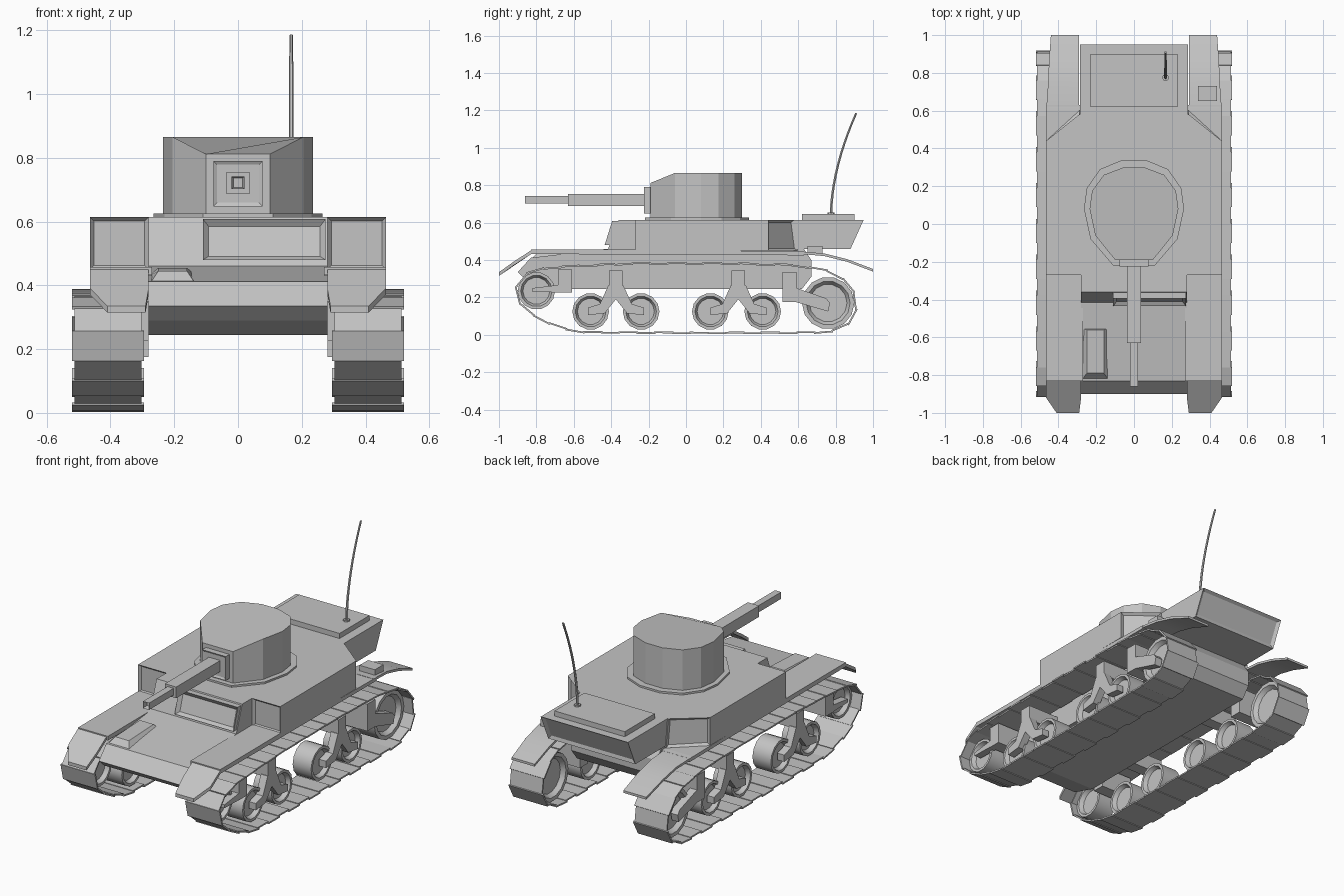
import bpy, bmesh, math
from mathutils import Vector, Matrix

if "Cube" in bpy.data.objects:
    bpy.data.objects.remove(bpy.data.objects["Cube"])

grey = bpy.data.materials.new("armour grey")
grey.diffuse_color = (0.55, 0.55, 0.55, 1)
grey.use_nodes = True
grey.node_tree.nodes["Principled BSDF"].inputs["Base Color"].default_value = grey.diffuse_color


def finish(name, bm, smooth=None):
    bmesh.ops.recalc_face_normals(bm, faces=bm.faces)
    me = bpy.data.meshes.new(name)
    bm.to_mesh(me)
    bm.free()
    me.materials.append(grey)
    ob = bpy.data.objects.new(name, me)
    bpy.context.collection.objects.link(ob)
    if smooth:
        bpy.ops.object.select_all(action='DESELECT')
        ob.select_set(True)
        bpy.context.view_layer.objects.active = ob
        bpy.ops.object.shade_smooth_by_angle(angle=math.radians(smooth))
    return ob


def loft(name, loops, panels=(), rim=0.02, depth=0.01, smooth=None):
    """Capped loft through loops; faces facing a panel direction get a sunken panel."""
    bm = bmesh.new()
    rows = [[bm.verts.new(p) for p in l] for l in loops]
    n = len(rows[0])
    for a, b in zip(rows, rows[1:]):
        for i in range(n):
            bm.faces.new((a[i], a[(i + 1) % n], b[(i + 1) % n], b[i]))
    bm.faces.new(rows[0][::-1])
    bm.faces.new(rows[-1])
    bmesh.ops.recalc_face_normals(bm, faces=bm.faces)
    for test in panels:
        picked = [f for f in bm.faces if test(f)]
        bmesh.ops.inset_individual(bm, faces=picked, thickness=rim, depth=-depth)
    return finish(name, bm, smooth)


def side_prism(name, yz, x0, x1, **kw):
    return loft(name, [[(x, y, z) for y, z in yz] for x in (x0, x1)], **kw)


def box(name, x0, x1, y0, y1, z0, z1, **kw):
    return side_prism(name, [(y0, z0), (y1, z0), (y1, z1), (y0, z1)], x0, x1, **kw)


def mirrored(half):
    return half + [(-x, y) for x, y in reversed(half)]


# Lower hull with sloped nose and glacis
side_prism("lower_hull", [(-.70, .245), (.62, .245), (.67, .31), (.67, .40), (.63, .46),
                          (-.42, .46), (-.83, .412), (-.90, .335), (-.85, .29)], -.28, .28)
# Wedge cover on the glacis
loft("glacis_cover", [[(-.28, -.83, .40), (-.13, -.83, .40), (-.13, -.55, .43), (-.28, -.55, .43)],
                      [(-.25, -.79, .445), (-.16, -.79, .445), (-.16, -.56, .455), (-.25, -.56, .455)]])

# Superstructure with side sponsons and sunken front and rear corner panels
low = mirrored([(.28, -.42), (.28, -.27), (.465, -.27), (.465, .44), (.29, .60)])
top = mirrored([(.28, -.36), (.28, -.27), (.465, -.27), (.465, .44), (.29, .58)])
loft("superstructure", [[(x, y, .45) for x, y in low], [(x, y, .615) for x, y in top]],
     panels=[lambda f: f.normal.y < -.9 and abs(f.calc_center_median().x) > .3,
             lambda f: f.normal.y > .3 and abs(f.normal.x) > .3], rim=.018, depth=.015)

# Driver visor with sunken slot
side_prism("driver_visor", [(-.435, .48), (-.34, .48), (-.34, .608), (-.395, .608)], -.11, .275,
           panels=[lambda f: f.normal.y < -.7], rim=.025, depth=.02)

# Rear engine deck, sloped back with sunken panel
side_prism("engine_deck", [(.55, .46), (.88, .46), (.95, .615), (.55, .615)], -.285, .285,
           panels=[lambda f: f.normal.y > .7], rim=.025, depth=.012)
box("deck_hatch", -.23, .23, .62, .90, .61, .645)

# Turret base plate and turret body
ring = mirrored([(.11, -.22), (.23, -.08), (.265, .08), (.25, .19), (.18, .29), (.065, .338)])
loft("turret_ring", [[(x, y, z) for x, y in ring] for z in (.61, .626)])
body = mirrored([(.10, -.19), (.205, -.06), (.235, .08), (.222, .175), (.16, .26), (.055, .30)])
loft("turret_body", [[(x, y, .62) for x, y in body],
                     [(x, y, .812 if y < -.1 else .865) for x, y in body]])
bpy.context.view_layer.update()

# Mantlet and gun
box("gun_mantlet", -.077, .077, -.225, -.18, .648, .79,
    panels=[lambda f: f.normal.y < -.9], rim=.016, depth=.006)
box("gun_sleeve", -.037, .037, -.63, -.21, .688, .754)
box("gun_barrel", -.02, .02, -.86, -.62, .702, .742,
    panels=[lambda f: f.normal.y < -.9], rim=.008, depth=.03)

# Whip antenna, bent backwards
rings = []
for i in range(11):
    t = i / 10
    c = Vector((.167, .775 + .135 * t ** 1.8, .64 + .545 * t))
    r = .008 - .002 * t
    rings.append([c + Vector((r * math.cos(a), r * math.sin(a), -.3 * t * r * math.sin(a)))
                  for a in [k * math.pi / 3 for k in range(6)]])
loft("antenna", rings, smooth=40)
loft("antenna_base", [[(.167 + .018 * math.cos(k * math.pi / 4), .775 + .018 * math.sin(k * math.pi / 4), z)
                       for k in range(8)] for z in (.64, .653)])

# Exhaust box on the right rear fender
box("rear_box", .34, .44, .65, .73, .43, .475)


def wheel(name, s, y, z, r):
    bm = bmesh.new()
    bmesh.ops.create_cone(bm, cap_ends=True, segments=14, radius1=r, radius2=r, depth=.12,
                          matrix=Matrix.Translation((s * .395, y, z)) @ Matrix.Rotation(math.pi / 2, 4, 'Y'))
    caps = [f for f in bm.faces if len(f.verts) > 4]
    bmesh.ops.inset_individual(bm, faces=caps, thickness=r * .16, depth=0)
    bmesh.ops.inset_individual(bm, faces=caps, thickness=r * .12, depth=-.025)
    finish(name, bm, 30)


# Track centre line (y, z)
path = [Vector(p) for p in [(-.55, .016), (.1, .012), (.72, .014), (.84, .03), (.905, .10), (.915, .19),
                            (.87, .28), (.76, .34), (.58, .37), (.2, .38), (-.3, .378), (-.6, .365),
                            (-.8, .35), (-.875, .315), (-.912, .25), (-.89, .17), (-.80, .095), (-.68, .04)]]
segs = list(zip(path, path[1:] + path[:1]))
total = sum((b - a).length for a, b in segs)


def along(d):
    d %= total
    for a, b in segs:
        n = (b - a).length
        if d <= n:
            return a.lerp(b, d / n)
        d -= n
    return path[0]


COUNT = 42
for s, side in ((1, "right"), (-1, "left")):
    # Track belt of overlapping plates
    bm = bmesh.new()
    step = total / COUNT
    for i in range(COUNT):
        a, b = along(i * step), along((i + 1.08) * step)
        d = (b - a).normalized()
        out = Vector((d.y, -d.x))
        x0, x1 = (.295, .52) if i % 2 else (.303, .513)
        shift = .004 if i % 2 else 0
        quad = [a + out * (shift - .004), b + out * (shift - .004), b + out * (shift + .005), a + out * (shift + .005)]
        rows = [[bm.verts.new((s * x, q.x, max(q.y, 0))) for q in quad] for x in (x0, x1)]
        for k in range(4):
            bm.faces.new((rows[0][k], rows[0][(k + 1) % 4], rows[1][(k + 1) % 4], rows[1][k]))
        bm.faces.new(rows[0][::-1])
        bm.faces.new(rows[1])
    finish(side + "_track", bm)

    # Idler, drive and road wheels
    wheel(side + "_front_wheel", s, -.80, .235, .10)
    wheel(side + "_rear_wheel", s, .76, .17, .14)
    for y in (-.51, -.24, .13, .41):
        wheel(side + "_road_wheel", s, y, .125, .098)

    # Bogie posts with forked arms
    for c in (-.375, .28):
        box(side + "_bogie_post", s * .28, s * .485, c - .036, c + .036, .255, .345)
        for m in (-1, 1):
            side_prism(side + "_bogie_arm", [(c, .19), (c, .265), (c + m * .04, .265), (c + m * .085, .165),
                                             (c + m * .15, .145), (c + m * .15, .105), (c + m * .06, .115)],
                       s * .44, s * .485)
    # End wheel brackets and arms
    box(side + "_front_bracket", s * .28, s * .485, -.685, -.61, .225, .35)
    side_prism(side + "_front_arm", [(-.82, .23), (-.61, .225), (-.61, .275), (-.82, .25)], s * .44, s * .485)
    box(side + "_rear_bracket", s * .28, s * .485, .515, .59, .175, .335)
    side_prism(side + "_rear_arm", [(.57, .18), (.76, .125), (.77, .17), (.75, .195), (.59, .25)], s * .44, s * .485)

    # Flat fender, folded front flap with chamfered tip
    side_prism(side + "_fender", [(-.83, .432), (.63, .425), (.63, .445), (-.27, .457), (-.83, .457)],
               s * .27, s * .465)
    loft(side + "_fender_flap", [[(s * .28, -.82, z + .457), (s * .465, -.82, z + .457),
                                  (s * .465, -.92, z + .392), (s * .41, -1, z + .335),
                                  (s * .29, -1, z + .335), (s * .28, -.92, z + .392)] for z in (-.02, 0)])
    # Curved rear mudguard
    arc = [(.60, .447, .465), (.74, .435, .455), (.86, .405, .45), (1.0, .352, .44)]
    loft(side + "_rear_mudguard", [[(s * .29, y, z - .014), (s * x, y, z - .014), (s * x, y, z),
                                    (s * .29, y, z)] for y, z, x in arc], smooth=30)
